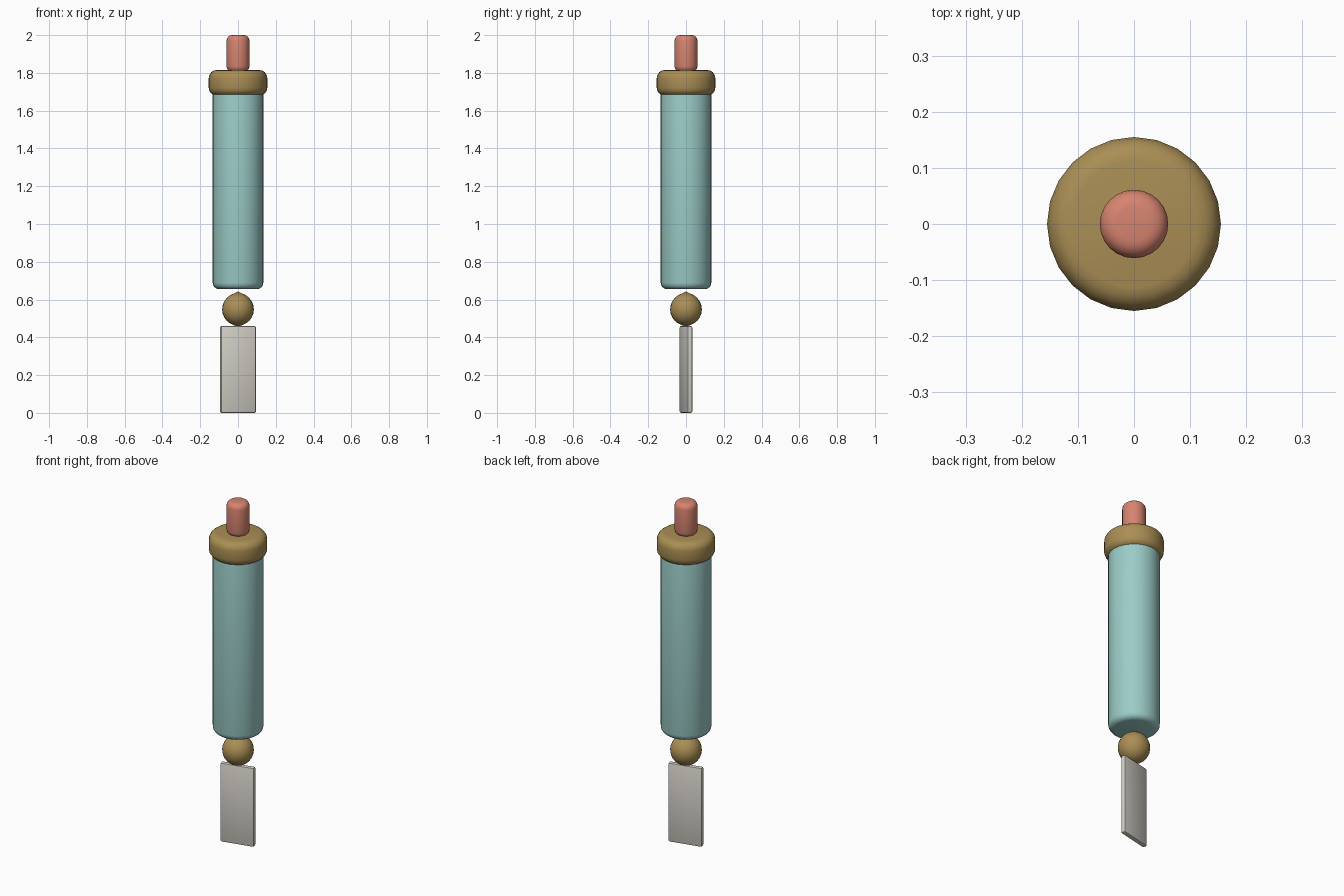
import bpy, bmesh
from math import sin, cos, pi, radians

if "Cube" in bpy.data.objects:
    bpy.data.objects.remove(bpy.data.objects["Cube"])


def material(name, rgb):
    m = bpy.data.materials.new(name)
    m.diffuse_color = (*rgb, 1)
    m.use_nodes = True
    m.node_tree.nodes["Principled BSDF"].inputs["Base Color"].default_value = m.diffuse_color
    return m


def finish(name, bm, mat, angle=40):
    bmesh.ops.recalc_face_normals(bm, faces=bm.faces)
    me = bpy.data.meshes.new(name)
    bm.to_mesh(me)
    bm.free()
    ob = bpy.data.objects.new(name, me)
    bpy.context.collection.objects.link(ob)
    me.materials.append(mat)
    bpy.ops.object.select_all(action='DESELECT')
    ob.select_set(True)
    bpy.context.view_layer.objects.active = ob
    bpy.ops.object.shade_smooth_by_angle(angle=radians(angle))
    return ob


def lathe(name, profile, mat, n=24):
    """Spin a (radius, z) profile about z; radius 0 closes to a point."""
    bm = bmesh.new()
    rings = []
    for r, z in profile:
        if r < 1e-5:
            rings.append([bm.verts.new((0, 0, z))] * n)
        else:
            rings.append([bm.verts.new((r * cos(2 * pi * i / n), r * sin(2 * pi * i / n), z)) for i in range(n)])
    for a, b in zip(rings, rings[1:]):
        for i in range(n):
            j = (i + 1) % n
            bm.faces.new(list(dict.fromkeys((a[i], a[j], b[j], b[i]))))
    for ring in (rings[0], rings[-1]):
        if ring[0] is not ring[1]:
            bm.faces.new(ring)
    return finish(name, bm, mat)


def rounded(r, z0, z1, cr, ch, steps=4):
    """Cylinder profile with elliptical corners, cr wide and ch high."""
    arc = [(r - cr + cr * sin(pi / 2 * k / steps), ch - ch * cos(pi / 2 * k / steps)) for k in range(steps + 1)]
    return [(x, z0 + h) for x, h in arc] + [(x, z1 - h) for x, h in reversed(arc)]


brass = material("brass", (0.40, 0.27, 0.09))
teal = material("teal", (0.33, 0.60, 0.57))
coral = material("coral", (0.68, 0.23, 0.16))
pale = material("pale", (0.66, 0.63, 0.58))

# Long barrel, collar and push pin
lathe("barrel", rounded(0.134, 0.655, 1.77, 0.034, 0.034), teal)
lathe("collar", rounded(0.155, 1.68, 1.815, 0.042, 0.042), brass)
lathe("top_pin", rounded(0.061, 1.805, 2.0, 0.03, 0.03), coral)

# Bead with slightly pointed poles
bead = [(0, 0.455)]
bead += [(0.084 * sin(pi * k / 12), 0.548 - 0.086 * cos(pi * k / 12)) for k in range(2, 11)]
bead += [(0, 0.643)]
lathe("bead", bead, brass)

# Thin hanging plate, turned a little about z
bm = bmesh.new()
bmesh.ops.create_cube(bm, size=1)
t = radians(13)
for v in bm.verts:
    x, y, z = v.co.x * 0.192, v.co.y * 0.028, v.co.z * 0.46
    v.co = (x * cos(t) - y * sin(t), x * sin(t) + y * cos(t), z + 0.23)
bmesh.ops.bevel(bm, geom=bm.edges[:], offset=0.008, segments=2, profile=0.5, affect='EDGES')
finish("plate", bm, pale)
